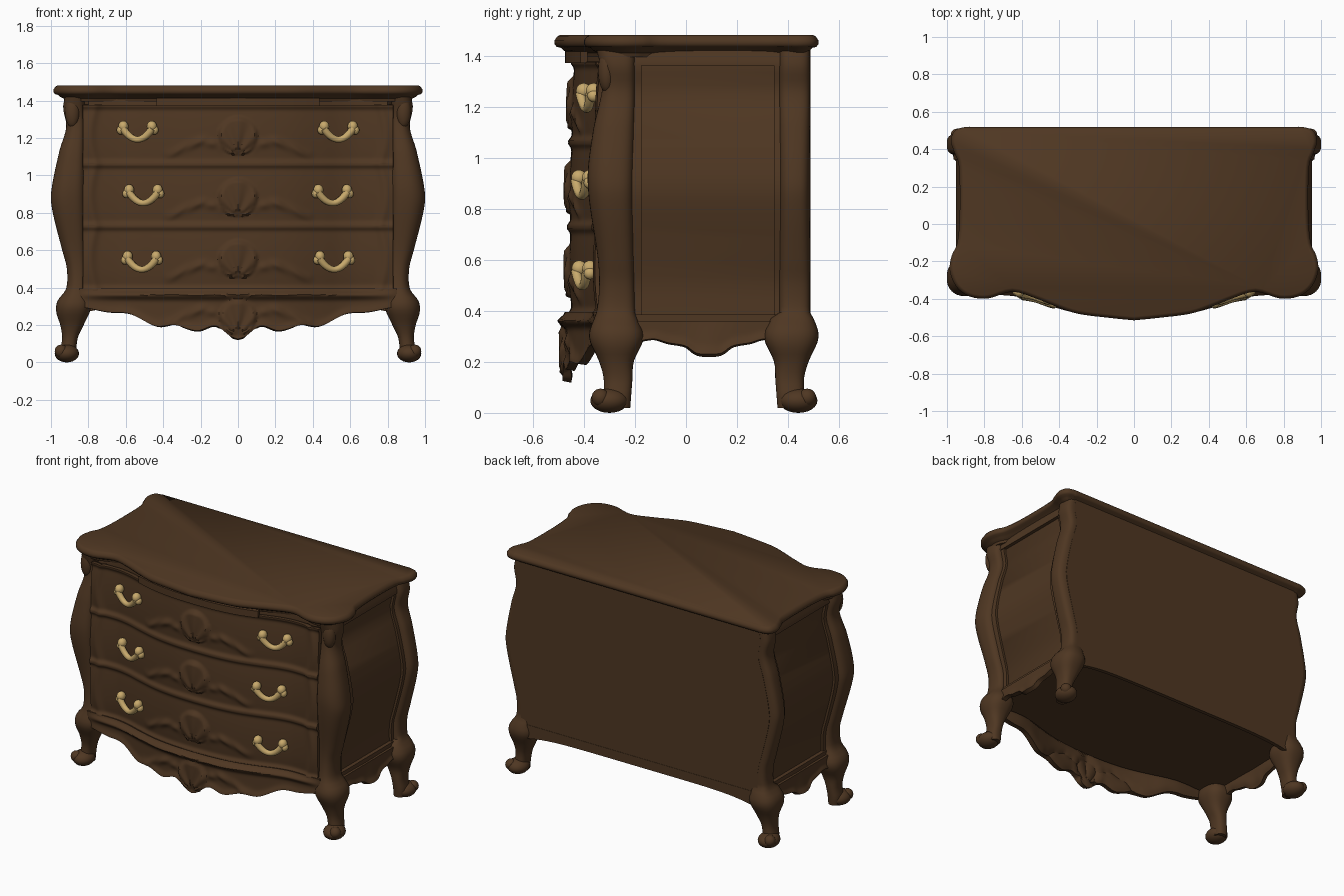
import bpy, bmesh
from math import sin, cos, pi, exp, atan2, copysign, hypot
from mathutils import Vector

if "Cube" in bpy.data.objects:
    bpy.data.objects.remove(bpy.data.objects["Cube"], do_unlink=True)


def make_material(name, colour):
    mat = bpy.data.materials.new(name)
    mat.use_nodes = True
    mat.diffuse_color = colour
    mat.node_tree.nodes["Principled BSDF"].inputs["Base Color"].default_value = colour
    return mat


wood = make_material("dark walnut", (0.078, 0.038, 0.016, 1))
brass = make_material("aged brass", (0.58, 0.4, 0.15, 1))


def smooth_table(table, t):
    """Smooth interpolation through (position, value) pairs."""
    t = min(max(t, table[0][0]), table[-1][0])
    i = next(k for k in range(len(table) - 1) if t <= table[k + 1][0])

    def slope(k):
        a, b = table[max(k - 1, 0)], table[min(k + 1, len(table) - 1)]
        return (b[1] - a[1]) / (b[0] - a[0])
    (t0, v0), (t1, v1) = table[i], table[i + 1]
    h = t1 - t0
    s = (t - t0) / h
    blend = s * s * (3 - 2 * s)
    return (v0 + (v1 - v0) * blend + h * s * (1 - s) ** 2 * slope(i)
            - h * s * s * (1 - s) * slope(i + 1))


def bump(d, width):
    return exp(-(d / width) ** 2)


def finish(obj, mat, mirror=False, thickness=0):
    obj.data.materials.clear()
    obj.data.materials.append(mat)
    bpy.ops.object.select_all(action='DESELECT')
    bpy.context.view_layer.objects.active = obj
    obj.select_set(True)
    if thickness:
        solid = obj.modifiers.new("thickness", 'SOLIDIFY')
        solid.thickness = thickness
        bpy.ops.object.modifier_apply(modifier=solid.name)
    if mirror:
        mod = obj.modifiers.new("mirror", 'MIRROR')
        bpy.ops.object.modifier_apply(modifier=mod.name)
    bpy.ops.object.shade_smooth_by_angle(angle=0.75)
    return obj


def mesh_object(name, verts, faces, recalc=False):
    mesh = bpy.data.meshes.new(name)
    mesh.from_pydata(verts, [], faces)
    if recalc:
        bm = bmesh.new()
        bm.from_mesh(mesh)
        bmesh.ops.recalc_face_normals(bm, faces=bm.faces)
        bm.to_mesh(mesh)
        bm.free()
    obj = bpy.data.objects.new(name, mesh)
    bpy.context.collection.objects.link(obj)
    return obj


def loft(name, rings, mirror=False):
    n = len(rings[0])
    verts = [p for ring in rings for p in ring]
    faces = [(r * n + i, r * n + (i + 1) % n, r * n + n + (i + 1) % n, r * n + n + i)
             for r in range(len(rings) - 1) for i in range(n)]
    faces += [tuple(range(n)), tuple(range(len(verts) - n, len(verts)))]
    return finish(mesh_object(name, verts, faces, True), wood, mirror)


def sheet(name, nu, nv, func, thickness=0.03, mirror=False):
    verts = [func(i / nu, j / nv) for j in range(nv + 1) for i in range(nu + 1)]
    w = nu + 1
    faces = [(j * w + i, j * w + i + 1, (j + 1) * w + i + 1, (j + 1) * w + i)
             for j in range(nv) for i in range(nu)]
    return finish(mesh_object(name, verts, faces), wood, mirror, thickness)


def ball(name, centre, radii, mat, mirror=False):
    bm = bmesh.new()
    bmesh.ops.create_uvsphere(bm, u_segments=20, v_segments=12, radius=1)
    verts = [Vector(centre) + Vector(a * b for a, b in zip(v.co, radii)) for v in bm.verts]
    faces = [[v.index for v in f.verts] for f in bm.faces]
    bm.free()
    return finish(mesh_object(name, verts, faces, True), mat, mirror)


# Shared curves: corner post edges by height, and the serpentine front by width
OUTER_X = [(0, .94), (.06, .95), (.13, .94), (.2, .95), (.27, .972), (.33, .965), (.39, .92),
           (.5, .915), (.6, .94), (.8, .99), (.9, 1), (1.13, .955), (1.26, .918), (1.36, .935),
           (1.42, .925)]
INNER_X = [(0, .87), (.13, .857), (.2, .825), (.3, .785), (.4, .81), (1.42, .82)]
OUTER_Y = [(0, -.33), (.13, -.322), (.2, -.34), (.3, -.38), (.4, -.35), (.5, -.34), (.6, -.345),
           (.9, -.385), (1.1, -.365), (1.3, -.325), (1.42, -.35)]
INNER_Y = [(0, -.22), (.13, -.21), (.2, -.205), (.3, -.165), (.4, -.2), (1.42, -.2)]
FRONT = [(0, -.445), (.15, -.44), (.3, -.42), (.45, -.38), (.55, -.35), (.65, -.335), (.85, -.345)]
SWELL = [(.36, .015), (.5, .02), (.9, .02), (1.4, .005)]


def side_x(z):
    return smooth_table(OUTER_X, z)


def front_y(x, z):
    return smooth_table(FRONT, abs(x)) - smooth_table(SWELL, z)


# Carcass: flat back, bombe sides, serpentine front
rings = []
for k in range(23):
    z = .335 + .05 * k
    w = side_x(max(z, .42)) - .05
    ring = [(-w, .487, z), (w, .487, z), (w, -.2, z)]
    ring += [(.8 - .05 * i, front_y(.8 - .05 * i, z) + .035, z) for i in range(33)]
    rings.append(ring + [(-w, -.2, z)])
loft("carcass", rings)

# Corner posts flowing into cabriole legs with rolled feet
for place in ("front", "back"):
    rings = []
    for k in range(61):
        z = .02 + 1.4 * k / 60
        x0, x1, y0, y1 = (smooth_table(t, z) for t in (INNER_X, OUTER_X, OUTER_Y, INNER_Y))
        ring = []
        for i in range(32):
            a = 2 * pi * i / 32
            c, s = cos(a), sin(a)
            canted = c > 0 and s < 0
            power = .95 if canted and place == "front" else .65 if z > .36 else .8
            c, s = (copysign(abs(f) ** power, f) for f in (c, s))
            y = (y0 + y1) / 2 + s * (y1 - y0) / 2
            if place == "back":
                y = .426 - .06 * s if z > .38 else .14 - y
            ring.append(((x0 + x1) / 2 + c * (x1 - x0) / 2, y, z))
        rings.append(ring)
    loft(place + "_posts_and_legs", rings, mirror=True)
    sign, shift = (1, 0) if place == "front" else (-1, .14)
    ball(place + "_rolled_feet", (.915, shift - sign * .3, .048), (.065, .075, .048), wood, True)
    ball(place + "_foot_curls", (.945, shift - sign * .335, .06), (.035, .035, .035), wood, True)
ball("post_top_leaves", (.885, -.31, 1.34), (.04, .035, .085), wood, True)

# Moulded top with a scalloped outline
HALF = [(0, -.515), (.12, -.503), (.3, -.48), (.42, -.44), (.52, -.4), (.65, -.362), (.78, -.398),
        (.88, -.387), (.95, -.335), (.985, -.25), (.975, -.17), (.945, -.1), (.932, .05),
        (.935, .3), (.96, .38), (.978, .44), (.962, .495), (.91, .517), (.8, .518), (0, .518)]
xs, ys = ([(i, p[axis]) for i, p in enumerate(HALF)] for axis in (0, 1))
steps = (len(HALF) - 1) * 4
right = [Vector((smooth_table(xs, i / 4), smooth_table(ys, i / 4))) for i in range(steps + 1)]
outline = right + [Vector((-p.x, p.y)) for p in right[-2:0:-1]]


def inset(amount, z):
    ring = []
    for i, p in enumerate(outline):
        d = (outline[(i + 1) % len(outline)] - outline[i - 1]).normalized()
        ring.append((p.x - d.y * amount, p.y + d.x * amount, z))
    return ring


loft("moulded_top", [inset(a, z) for a, z in (
    (.06, 1.395), (.055, 1.41), (.035, 1.42), (.025, 1.43), (.008, 1.434), (0, 1.445),
    (0, 1.46), (.006, 1.468), (.01, 1.474), (.02, 1.48))])
sheet("frieze_strip", 40, 2, lambda u, v: (
    (u - .5) * .87, front_y((u - .5) * .87, 1.4) - .025, 1.37 + .045 * v))


# Carved shell with ribs fanning up from its base
def shell(x, z, size):
    z += .11 * size
    reach, angle = hypot(x, z), atan2(x, z)
    limit = .21 * size * max(cos(angle * .95), 0)
    if reach > limit:
        return 0
    return min(1, (limit - reach) / .025, reach / .04) * (.017 + .005 * cos(angle * 9))


def leaf(x, z):
    x = abs(x)
    if not .08 < x < .4:
        return 0
    t = (x - .08) / .32
    path = -.075 + .035 * sin(t * pi * 1.5)
    return .012 * sin(pi * t) ** .5 * bump(z - path, .024) * (1 + .3 * sin(t * 24 + z * 50))


# Three carved drawer fronts, meeting at moulded lips
ROWS = ((1.06, 1.375, 1.22), (.728, 1.06, .89), (.385, .728, .56))


def drawer_point(u, v, low, high, centre):
    x, z = (u - .5) * 1.66, low + (high - low) * v
    field = .012 * max(sin(pi * v), 0) ** .5
    lip = .02 * (bump(z - low, .018) + bump(z - high, .018))
    ends = .011 * bump(abs(x) - .76 - .03 * sin(pi * v), .025)
    carving = shell(x, z - centre, 1) + leaf(x, z - centre)
    return (x, front_y(x, z) + .02 - field - lip - ends - carving, z)


for row, span in zip(("top", "middle", "bottom"), ROWS):
    sheet(row + "_drawer", 150, 48, lambda u, v: drawer_point(u, v, *span))

# Scalloped front apron with a pendant shell
EDGE = [(0, .125), (.04, .14), (.12, .195), (.22, .17), (.34, .2), (.44, .195), (.58, .26),
        (.7, .27), (.85, .3)]


def apron_point(u, v):
    x = (u - .5) * 1.7
    low = smooth_table(EDGE, abs(x))
    z = low + (.395 - low) * v
    fade = 1 - abs(2 * u - 1) ** 6
    rim = fade * (.012 * bump(z - low, .025) + .032 * bump(z - .36, .02))
    carving = shell(x, z - .25, .95) * 1.2 + leaf(x, z - .32)
    return (x, front_y(x, z) - .012 * fade - rim - carving, z)


sheet("front_apron", 150, 24, apron_point, .035)

# Side aprons, back apron and the frames round the side panels
SIDE_EDGE = [(0, .23), (.05, .235), (.09, .262), (.16, .275), (.22, .29), (.32, .27)]


def side_apron_point(u, v):
    y = -.22 + .6 * u
    low = smooth_table(SIDE_EDGE, abs(y - .09))
    z = low + (.36 - low) * v
    return (.905 + .012 * bump(z - low, .02) + .02 * bump(y - .09, .08) * (1 - v), y, z)


sheet("side_aprons", 50, 12, side_apron_point, mirror=True)
sheet("back_apron", 40, 4, lambda u, v: (
    (.5 - u) * 1.7, .489, .36 * v + (1 - v) * (.3 - .04 * abs(2 * u - 1) ** 6)), .025)


def side_frame(name, y0, y1, z0, z1, out):
    def point(u, v):
        z = z0 + (z1 - z0) * v
        return (side_x(max(z, .42)) - out, y0 + (y1 - y0) * u, z)
    sheet(name, 2, 30, point, mirror=True)


side_frame("side_top_rails", -.21, .38, 1.36, 1.42, .03)
side_frame("side_bottom_rails", -.21, .38, .335, .385, .025)
side_frame("side_front_stiles", -.22, -.175, .36, 1.4, .035)
side_frame("side_back_stiles", .345, .39, .36, 1.4, .035)

# Brass drop handles: leafy pads joined by a drooping bail
for row, (x, z) in zip(("top", "middle", "bottom"), ((.537, 1.25), (.506, .91), (.514, .555))):
    for side, sign in (("left", 1), ("right", -1)):
        curve = bpy.data.curves.new(row + "_bail", 'CURVE')
        curve.dimensions = '3D'
        curve.bevel_depth = .017
        curve.bevel_resolution = 3
        curve.use_fill_caps = True
        line = curve.splines.new('POLY')
        line.points.add(16)
        for i, point in enumerate(line.points):
            t = i / 8 - 1
            px = x + t * .078
            point.co = (sign * px, front_y(px, z) - .026, z - .058 * (1 - t * t), 1)
            point.radius = 1 + .2 * abs(t)
        bail = bpy.data.objects.new(f"{row}_{side}_bail", curve)
        bpy.context.collection.objects.link(bail)
        bpy.ops.object.select_all(action='DESELECT')
        bpy.context.view_layer.objects.active = bail
        bail.select_set(True)
        bpy.ops.object.convert(target='MESH')
        finish(bpy.context.view_layer.objects.active, brass)
    for end in (-1, 1):
        px = x + end * .076
        y = front_y(px, z) - .014
        ball(row + "_handle_pads", (px, y, z + .012), (.027, .03, .03), brass, True)
        ball(row + "_handle_leaves", (px + end * .014, y, z - .008), (.022, .024, .024), brass, True)
